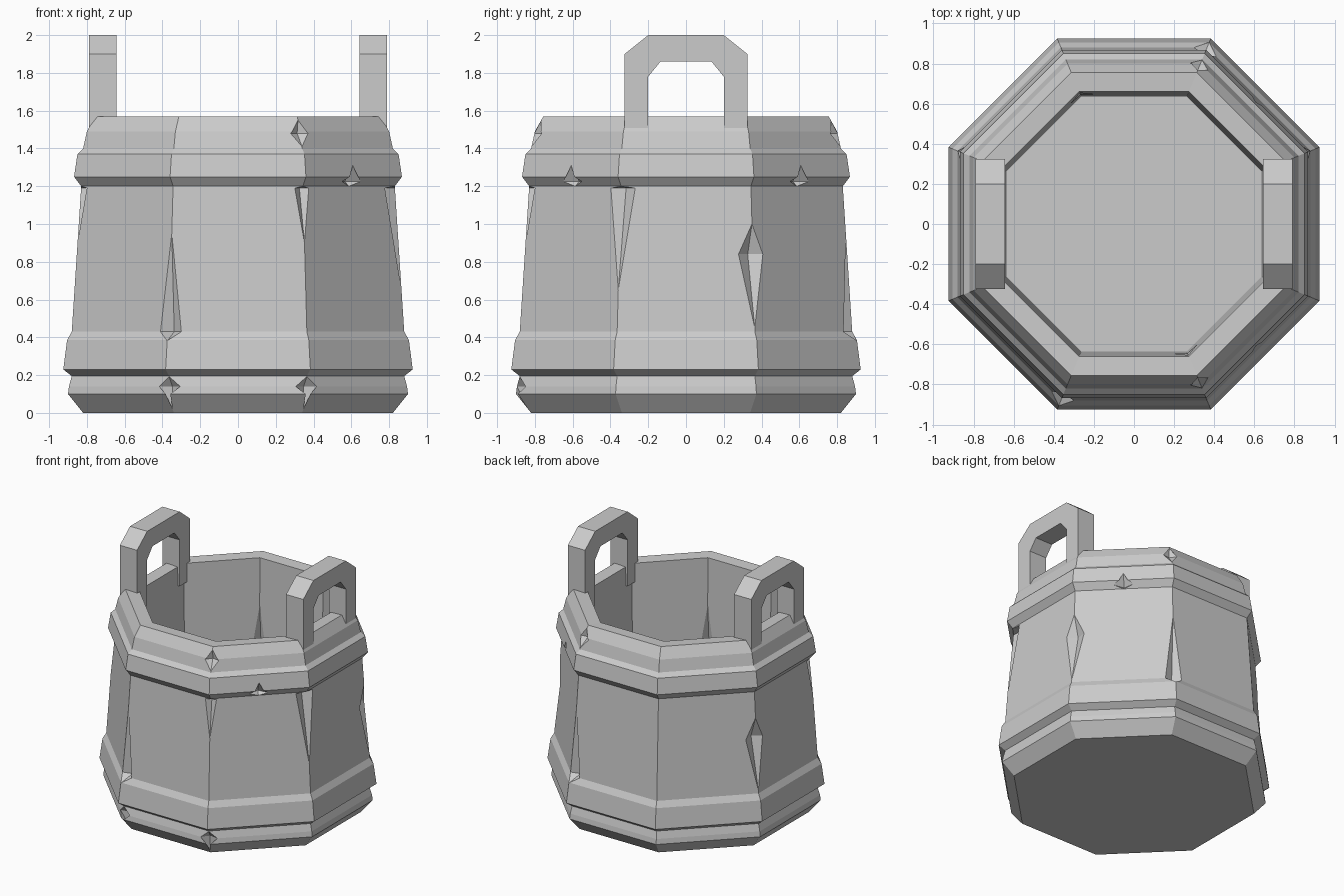
import bpy, bmesh
from math import cos, sin, radians
from mathutils import Vector

if "Cube" in bpy.data.objects:
    bpy.data.objects.remove(bpy.data.objects["Cube"])

grey = bpy.data.materials.new("plain grey")
grey.use_nodes = True
colour = (0.6, 0.6, 0.6, 1)
grey.diffuse_color = colour
grey.node_tree.nodes["Principled BSDF"].inputs["Base Color"].default_value = colour

CORNER = cos(radians(22.5))  # flat radius / corner radius of an octagon

# Outer and inner wall profiles: (distance from axis to flat side, height)
OUTER = [(0.82, 0), (0.9, 0.1), (0.895, 0.14), (0.88, 0.195), (0.925, 0.23),
         (0.905, 0.385), (0.88, 0.43), (0.83, 1.2), (0.868, 1.25),
         (0.85, 1.37), (0.82, 1.4), (0.8, 1.49), (0.755, 1.57)]
INNER = [(0.66, 1.565), (0.635, 0.15)]


def make_object(name, bm):
    bmesh.ops.recalc_face_normals(bm, faces=bm.faces)
    mesh = bpy.data.meshes.new(name)
    bm.to_mesh(mesh)
    bm.free()
    mesh.materials.append(grey)
    obj = bpy.data.objects.new(name, mesh)
    bpy.context.collection.objects.link(obj)
    return obj


def wall_radius(profile, z):
    pts = sorted(profile, key=lambda p: p[1])
    for (r0, z0), (r1, z1) in zip(pts, pts[1:]):
        if z0 <= z <= z1:
            return r0 + (r1 - r0) * (z - z0) / (z1 - z0)
    return pts[-1][0]


def octagon_shell(name):
    bm = bmesh.new()
    rings = []
    for r, z in OUTER + INNER:
        angles = [radians(22.5 + 45 * i) for i in range(8)]
        rings.append([bm.verts.new((r / CORNER * cos(a), r / CORNER * sin(a), z))
                      for a in angles])
    for low, high in zip(rings, rings[1:]):
        for i in range(8):
            j = (i + 1) % 8
            bm.faces.new((low[i], low[j], high[j], high[i]))
    bm.faces.new(rings[0])
    bm.faces.new(rings[-1])
    return make_object(name, bm)


def add_chip(bm, angle, bottom, wide, top, width, depth, profile=OUTER):
    """Faceted spindle that bites into the wall at the given angle."""
    a = radians(angle)
    out, side = Vector((cos(a), sin(a), 0)), Vector((-sin(a), cos(a), 0))
    at_corner = angle % 45 != 0
    scale = CORNER if at_corner else 1

    def point(z, push=0, shift=0):
        r = wall_radius(profile, z) / scale + push
        return bm.verts.new(out * r + side * shift + Vector((0, 0, z)))

    drop = -0.41 * width if at_corner else 0
    clear = 0.06 if depth > 0 else -0.1
    ring = [point(wide, -depth), point(wide, drop, width),
            point(wide, clear), point(wide, drop, -width)]
    tips = [point(bottom), point(top)]
    for i in range(4):
        for tip in tips:
            bm.faces.new((ring[i], ring[(i + 1) % 4], tip))


# Bucket with hoops, then worn chips cut from its edges
bucket = octagon_shell("bucket")
bm = bmesh.new()
# long splits down the stave corners
add_chip(bm, 247.5, 0.38, 0.43, 0.95, 0.06, 0.07)
add_chip(bm, 67.5, 0.38, 0.43, 0.95, 0.06, 0.07)
add_chip(bm, 292.5, 0.9, 1.19, 1.2, 0.04, 0.05)
add_chip(bm, 202.5, 0.9, 1.19, 1.2, 0.04, 0.05)
add_chip(bm, 337.5, 0.65, 1.19, 1.2, 0.07, 0.07)
for angle in (22.5, 157.5):
    add_chip(bm, angle, 0.42, 0.84, 1.0, 0.07, 0.07)
# nicks in the upper hoop, the rim and the foot
for angle in (45, 315):
    add_chip(bm, angle, 1.2, 1.225, 1.31, 0.07, 0.05)
for angle in (67.5, 292.5):
    add_chip(bm, angle, 1.41, 1.48, 1.55, 0.05, 0.05)
for angle in (247.5, 292.5):
    add_chip(bm, angle, 0.02, 0.14, 0.2, 0.06, 0.06)
# splits inside
for angle in (112.5, 292.5):
    add_chip(bm, angle, 0.7, 0.8, 1.2, 0.06, -0.06, INNER)
cutter = make_object("chip_cutter", bm)
cutter.hide_render = True

cut = bucket.modifiers.new("chips", "BOOLEAN")
cut.operation = "DIFFERENCE"
cut.solver = "EXACT"
cut.object = cutter
bpy.context.view_layer.objects.active = bucket
bpy.ops.object.modifier_apply(modifier=cut.name)
bpy.data.objects.remove(cutter)


# Arched handles standing on the rim
def handle(name, sign):
    half_outer = [(0.325, 1.42), (0.325, 1.9), (0.2, 2.0)]
    half_inner = [(0.2, 1.42), (0.2, 1.78), (0.135, 1.86)]
    bm = bmesh.new()

    def arch(half, x):
        pts = half + [(-y, z) for y, z in reversed(half)]
        return [bm.verts.new((sign * x, y, z)) for y, z in pts]

    loops = [arch(half_outer, 0.79), arch(half_outer, 0.642),
             arch(half_inner, 0.642), arch(half_inner, 0.79)]
    for k in range(4):
        a, b = loops[k], loops[(k + 1) % 4]
        for i in range(5):
            bm.faces.new((a[i], a[i + 1], b[i + 1], b[i]))
    for end in (0, -1):
        bm.faces.new([loop[end] for loop in loops])
    return make_object(name, bm)


handle("left_handle", 1)
handle("right_handle", -1)
